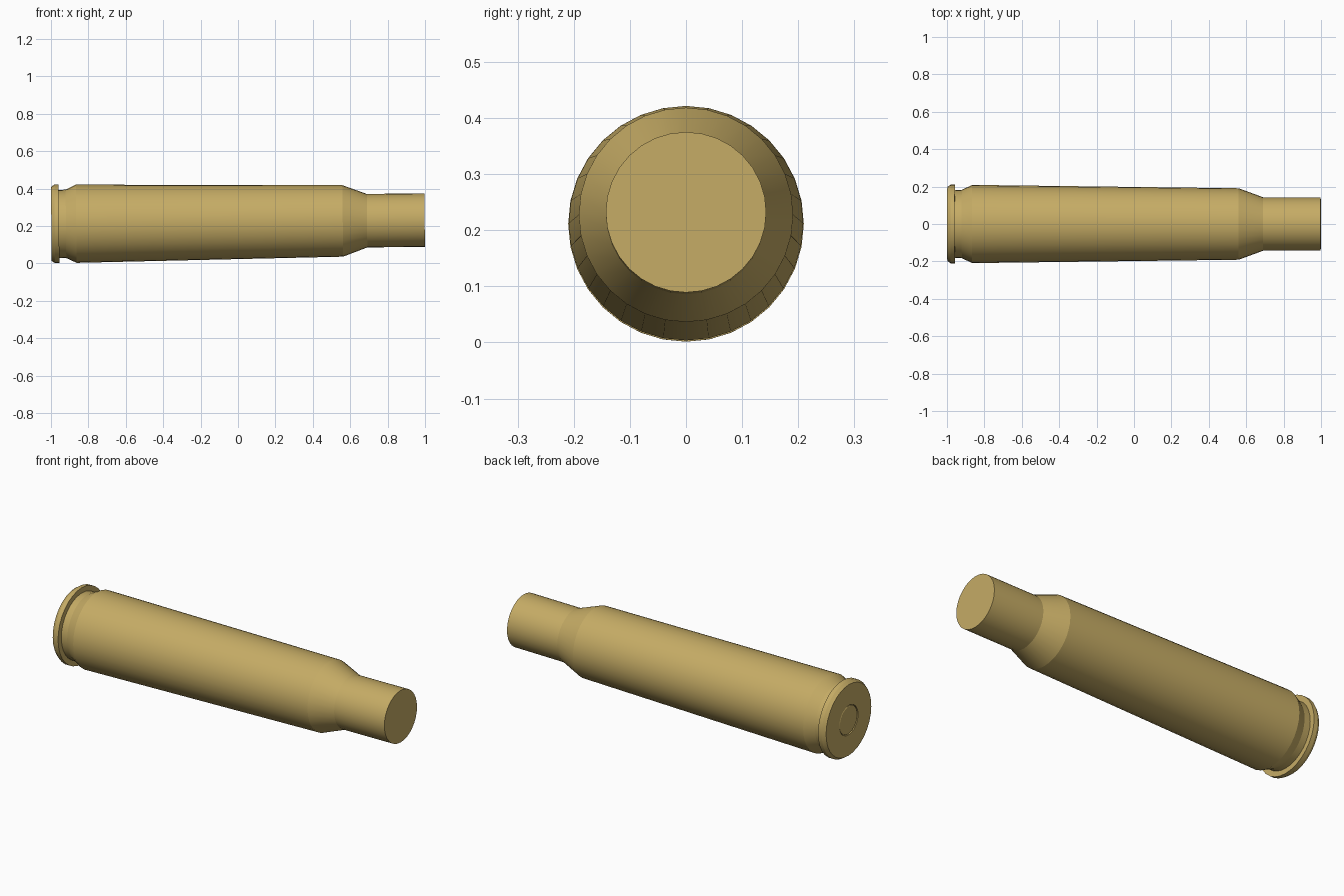
import bpy, bmesh, math

if "Cube" in bpy.data.objects:
    bpy.data.objects.remove(bpy.data.objects["Cube"])

SIDES = 32

brass = bpy.data.materials.new("brass")
brass.diffuse_color = (0.56, 0.41, 0.13, 1)
brass.use_nodes = True
brass.node_tree.nodes["Principled BSDF"].inputs["Base Color"].default_value = brass.diffuse_color


def lathe(name, profile):
    """Spin (x, radius) points around the x axis; zero radii become poles."""
    bm = bmesh.new()
    verts = [bm.verts.new((x, 0, r)) for x, r in profile]
    edges = [bm.edges.new(p) for p in zip(verts, verts[1:])]
    bmesh.ops.spin(bm, geom=verts + edges, cent=(0, 0, 0), axis=(1, 0, 0),
                   angle=math.tau, steps=SIDES, use_duplicate=False)
    bmesh.ops.remove_doubles(bm, verts=bm.verts, dist=1e-5)
    bmesh.ops.recalc_face_normals(bm, faces=bm.faces)
    mesh = bpy.data.meshes.new(name)
    bm.to_mesh(mesh)
    bm.free()
    mesh.materials.append(brass)
    obj = bpy.data.objects.new(name, mesh)
    bpy.context.collection.objects.link(obj)
    # The case lies on its side, resting on its taper
    obj.location.z = 0.2215
    obj.rotation_euler.y = -0.0105
    bpy.context.view_layer.objects.active = obj
    obj.select_set(True)
    bpy.ops.object.shade_smooth_by_angle(angle=math.radians(15))
    obj.select_set(False)
    return obj


# Case: primer pocket, rim, extractor groove, tapered body, shoulder, neck
lathe("cartridge_case", [
    (-0.990, 0.0), (-0.990, 0.082), (-0.998, 0.082),
    (-0.998, 0.198), (-0.980, 0.210), (-0.957, 0.210),
    (-0.957, 0.181), (-0.920, 0.183),
    (-0.865, 0.209), (0.560, 0.191),
    (0.690, 0.143), (0.998, 0.143), (0.998, 0.0),
])

# Primer cap seated in the base
lathe("primer", [
    (-0.985, 0.0), (-0.985, 0.078), (-0.995, 0.078), (-0.997, 0.074), (-0.997, 0.0),
])
